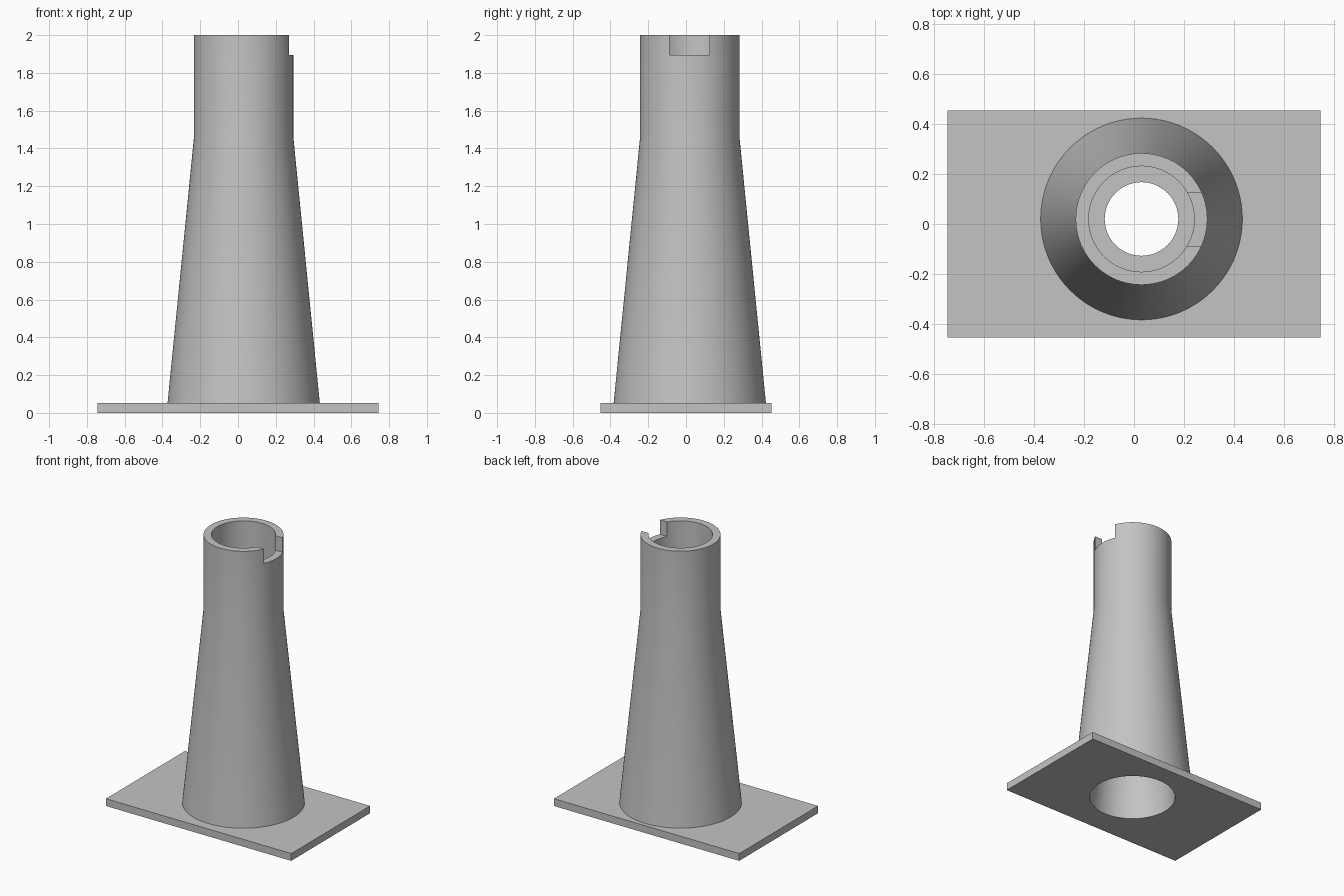
import bpy
import bmesh
import math
from mathutils import Matrix, Vector

if "Cube" in bpy.data.objects:
    bpy.data.objects.remove(bpy.data.objects["Cube"], do_unlink=True)

CENTRE = Vector((0.03, 0.02, 0))   # tower axis, slightly off the plate centre
PLATE_TOP, SHOULDER, TOP = 0.053, 1.46, 2.0
SEGMENTS = 128

grey = bpy.data.materials.new("plain grey")
grey.use_nodes = True
colour = (0.55, 0.55, 0.55, 1)
grey.diffuse_color = colour
grey.node_tree.nodes["Principled BSDF"].inputs["Base Color"].default_value = colour


def add_object(name, bm):
    bmesh.ops.recalc_face_normals(bm, faces=bm.faces)
    mesh = bpy.data.meshes.new(name)
    bm.to_mesh(mesh)
    bm.free()
    mesh.materials.append(grey)
    obj = bpy.data.objects.new(name, mesh)
    bpy.context.collection.objects.link(obj)
    return obj


def box(name, low, high):
    low, high = Vector(low), Vector(high)
    bm = bmesh.new()
    bmesh.ops.create_cube(bm, size=1, matrix=Matrix.Translation((low + high) / 2)
                          @ Matrix.Diagonal((*(high - low), 1)))
    return add_object(name, bm)


def turned_solid(name, profile):
    """Solid of revolution about the tower axis, from (radius, height) pairs."""
    bm = bmesh.new()
    rings = []
    for radius, z in profile:
        rings.append([bm.verts.new(CENTRE + Vector((radius * math.cos(a), radius * math.sin(a), z)))
                      for a in (math.tau * i / SEGMENTS for i in range(SEGMENTS))])
    for lower, upper in zip(rings, rings[1:]):
        for i in range(SEGMENTS):
            j = (i + 1) % SEGMENTS
            bm.faces.new((lower[i], lower[j], upper[j], upper[i]))
    bm.faces.new(rings[0])
    bm.faces.new(rings[-1])
    return add_object(name, bm)


def cut(obj, *cutters):
    bpy.ops.object.select_all(action="DESELECT")
    obj.select_set(True)
    bpy.context.view_layer.objects.active = obj
    for cutter in cutters:
        mod = obj.modifiers.new("cut", "BOOLEAN")
        mod.operation, mod.solver, mod.object = "DIFFERENCE", "EXACT", cutter
        bpy.ops.object.modifier_apply(modifier=mod.name)
    bpy.ops.object.shade_smooth_by_angle(angle=math.radians(30))


# Main parts
base_plate = box("base_plate", (-0.745, -0.453, 0), (0.745, 0.453, PLATE_TOP))
tower = turned_solid("tower", [(0.403, PLATE_TOP), (0.263, SHOULDER), (0.263, TOP)])

# Tapered bore with a wider socket above an inner ledge
bore = turned_solid("bore_cutter", [(0.299, -0.1), (0.147, SHOULDER),
                                    (0.211, SHOULDER), (0.211, TOP + 0.1)])
# Notch through the rim on the left side
notch = box("notch_cutter", CENTRE + Vector((0.1, -0.107, 1.895)),
            CENTRE + Vector((0.4, 0.105, TOP + 0.1)))

cut(base_plate, bore)
cut(tower, bore, notch)
for cutter in (bore, notch):
    bpy.data.objects.remove(cutter, do_unlink=True)
